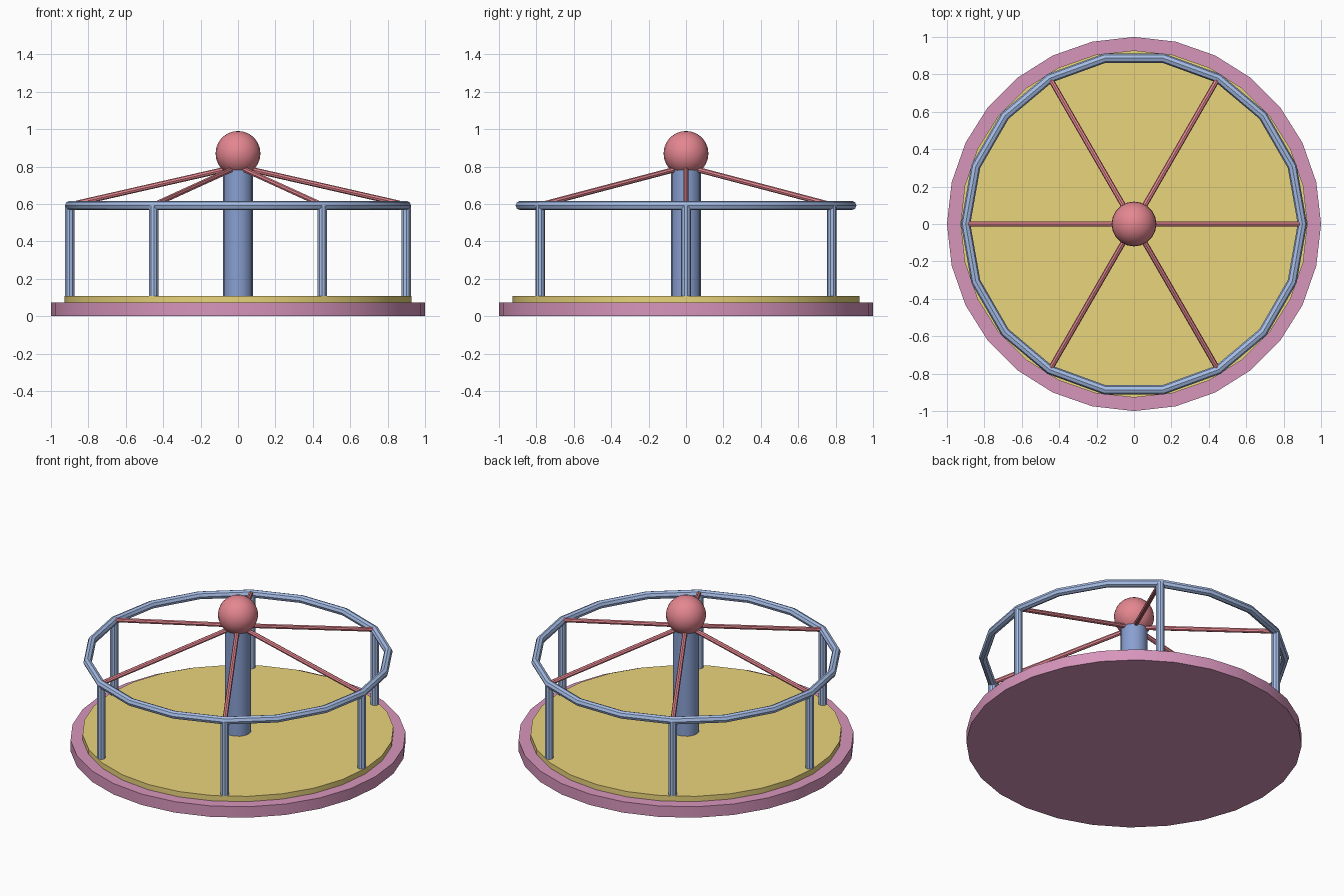
import bpy
from math import radians, cos, sin
from mathutils import Vector

if "Cube" in bpy.data.objects:
    bpy.data.objects.remove(bpy.data.objects["Cube"])


def material(name, rgb):
    m = bpy.data.materials.new(name)
    m.diffuse_color = (*rgb, 1)
    m.use_nodes = True
    m.node_tree.nodes["Principled BSDF"].inputs["Base Color"].default_value = m.diffuse_color
    return m


PINK = material("pink_paint", (0.68, 0.30, 0.50))
YELLOW = material("yellow_paint", (0.82, 0.66, 0.20))
NAVY = material("dark_blue_paint", (0.25, 0.35, 0.64))
BLUE = material("blue_paint", (0.38, 0.51, 0.80))
RED = material("red_paint", (0.78, 0.24, 0.28))


def finish(name, mat):
    ob = bpy.context.object
    ob.name = name
    ob.data.materials.append(mat)
    bpy.ops.object.shade_smooth_by_angle(angle=radians(30))
    return ob


def rod(name, a, b, radius, sides, mat):
    """Cylinder running from point a to point b."""
    a, b = Vector(a), Vector(b)
    d = b - a
    bpy.ops.mesh.primitive_cylinder_add(
        vertices=sides, radius=radius, depth=d.length, location=(a + b) / 2,
        rotation=d.to_track_quat('Z', 'Y').to_euler())
    return finish(name, mat)


BASE_TOP, DECK_TOP = 0.072, 0.107
RING_R, RING_Z = 0.90, 0.592

# Turning platform: rim disc and raised deck
rod("platform_base", (0, 0, 0), (0, 0, BASE_TOP), 1.0, 28, PINK)
rod("platform_deck", (0, 0, BASE_TOP), (0, 0, DECK_TOP), 0.928, 28, YELLOW)

# Centre column and ball cap
rod("centre_column", (0, 0, DECK_TOP), (0, 0, 0.82), 0.08, 16, NAVY)
bpy.ops.mesh.primitive_uv_sphere_add(segments=20, ring_count=14, radius=0.12,
                                     location=(0, 0, 0.87))
finish("ball_cap", RED)

# Handrail ring
bpy.ops.mesh.primitive_torus_add(major_segments=18, minor_segments=8,
                                 major_radius=RING_R, minor_radius=0.025,
                                 location=(0, 0, RING_Z))
finish("handrail_ring", BLUE)

# Six posts, each with a sloping spoke back to the column
for i in range(6):
    t = radians(60 * i)
    x, y = RING_R * cos(t), RING_R * sin(t)
    rod(f"rail_post_{i + 1}", (x, y, DECK_TOP), (x, y, RING_Z), 0.026, 10, BLUE)
    rod(f"spoke_{i + 1}", (0, 0, 0.80), (x, y, RING_Z + 0.003), 0.0145, 8, RED)
